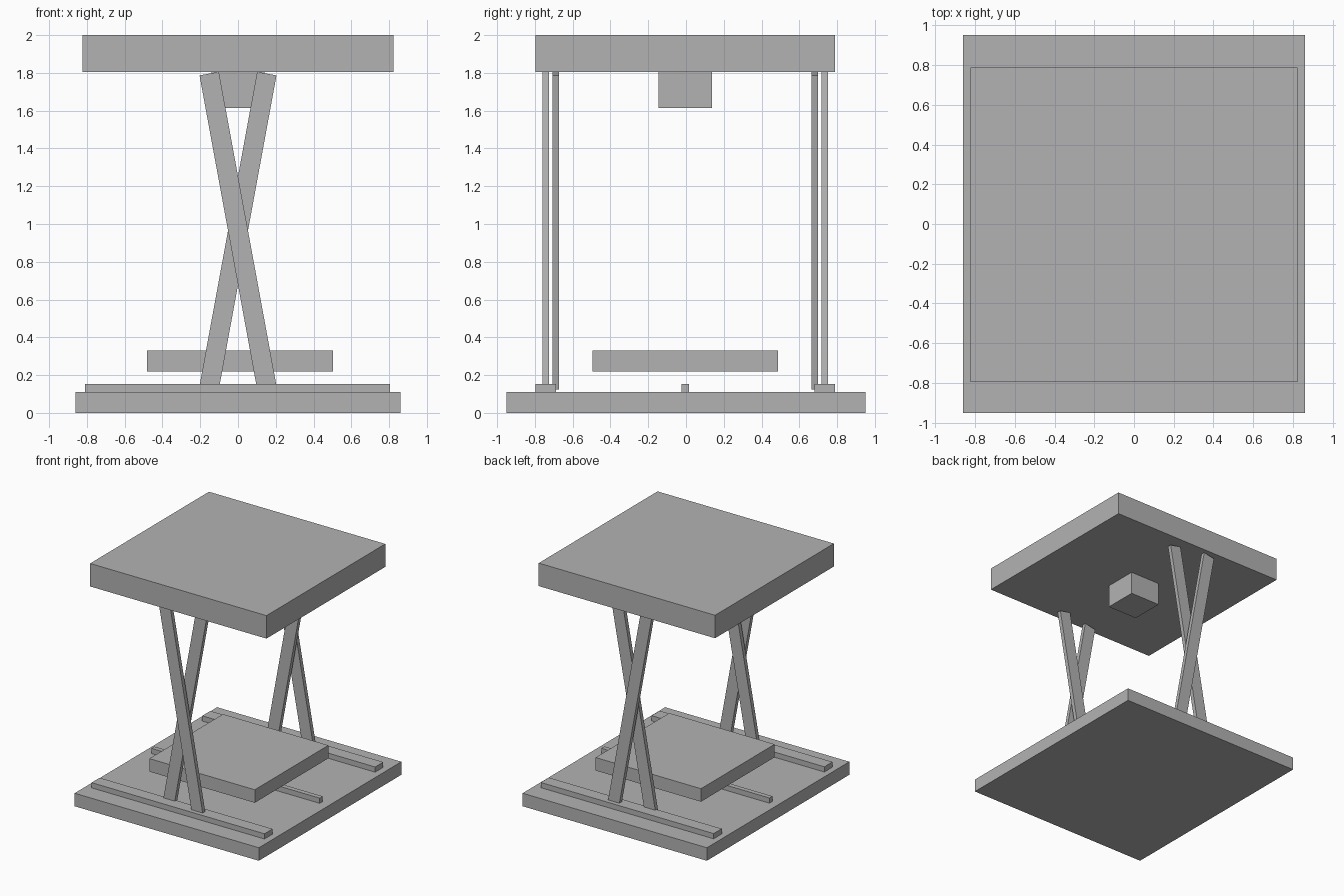
import bpy
import math

default = bpy.data.objects.get("Cube")
if default:
    bpy.data.objects.remove(default, do_unlink=True)

# Single grey finish
grey = bpy.data.materials.new("plain_grey")
grey.use_nodes = True
colour = (0.45, 0.45, 0.45, 1)
grey.diffuse_color = colour
grey.node_tree.nodes["Principled BSDF"].inputs["Base Color"].default_value = colour


def box(name, centre, size, tilt=0):
    """Box with given centre and size, tilted in the xz plane."""
    bpy.ops.mesh.primitive_cube_add(size=1, location=centre)
    obj = bpy.context.object
    obj.name = name
    obj.data.name = name
    for v in obj.data.vertices:
        v.co = [c * s for c, s in zip(v.co, size)]
    obj.rotation_euler.y = tilt
    obj.data.materials.append(grey)
    return obj


MID_Y = -0.004          # everything above the base sits slightly forward
TILT = math.radians(10.4)

# Base and top plates
box("base_plate", (0, 0, 0.055), (1.72, 1.9, 0.11))
box("top_plate", (0, MID_Y, 1.903), (1.646, 1.584, 0.194))

# Block hanging under the top, and the raised inner platform
box("hanging_block", (0, MID_Y, 1.71), (0.28, 0.283, 0.194))
box("inner_platform", (0.011, MID_Y, 0.275), (0.984, 0.982, 0.11))

# Rails on the base
box("middle_rail", (-0.005, MID_Y - 0.001, 0.131), (1.57, 0.04, 0.046))

for side, sign in (("front", -1), ("back", 1)):
    box(f"{side}_rail", (-0.003, MID_Y + sign * 0.738, 0.131), (1.614, 0.108, 0.046))
    # Crossed legs, the outer one leaning the opposite way to the inner one
    for layer, offset, lean in (("outer", 0.738, -TILT), ("inner", 0.685, TILT)):
        box(f"{side}_{layer}_leg", (0, MID_Y + sign * offset, 0.965),
            (0.104, 0.034, 1.69), lean)
